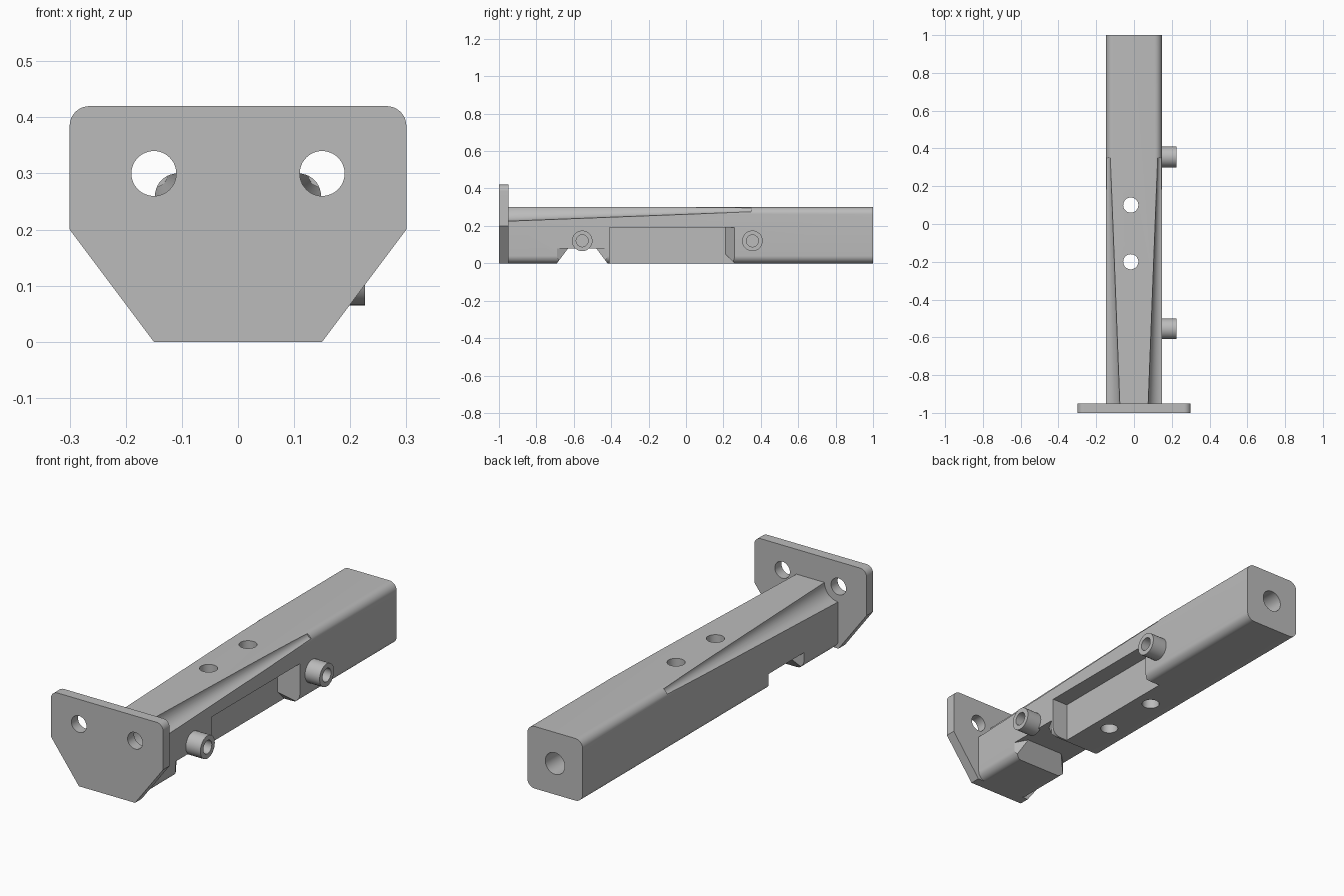
import bpy, bmesh, math
from mathutils import Vector, Matrix

cube = bpy.data.objects.get("Cube")
if cube:
    bpy.data.objects.remove(cube, do_unlink=True)

grey = bpy.data.materials.new("plain grey")
grey.use_nodes = True
colour = (0.5, 0.5, 0.5, 1)
grey.diffuse_color = colour
grey.node_tree.nodes["Principled BSDF"].inputs["Base Color"].default_value = colour


def make(name, bm):
    bmesh.ops.recalc_face_normals(bm, faces=bm.faces)
    mesh = bpy.data.meshes.new(name)
    bm.to_mesh(mesh)
    bm.free()
    mesh.materials.append(grey)
    obj = bpy.data.objects.new(name, mesh)
    bpy.context.collection.objects.link(obj)
    return obj


def hull(name, points):
    bm = bmesh.new()
    for p in points:
        bm.verts.new(p)
    bmesh.ops.convex_hull(bm, input=bm.verts)
    bmesh.ops.dissolve_limit(bm, angle_limit=0.001, verts=bm.verts, edges=bm.edges)
    return make(name, bm)


def box(name, lo, hi):
    return hull(name, [(x, y, z) for x in (lo[0], hi[0])
                       for y in (lo[1], hi[1]) for z in (lo[2], hi[2])])


def cone(name, start, end, r1, r2, sides=48):
    """Round bar from start to end, with a radius at each end."""
    a, b = Vector(start), Vector(end)
    turn = (b - a).to_track_quat('Z', 'Y').to_matrix().to_4x4()
    bm = bmesh.new()
    bmesh.ops.create_cone(bm, cap_ends=True, segments=sides, radius1=r1, radius2=r2,
                          depth=(b - a).length,
                          matrix=Matrix.Translation((a + b) / 2) @ turn)
    return make(name, bm)


def extrude_y(name, outline, y0, y1):
    """Extrude a front outline of (x, z, corner radius) points along y."""
    ring = []
    for i, (x, z, r) in enumerate(outline):
        p = Vector((x, z))
        to_prev = (Vector(outline[i - 1][:2]) - p).normalized()
        to_next = (Vector(outline[(i + 1) % len(outline)][:2]) - p).normalized()
        if r == 0:
            ring.append(p)
            continue
        # Rounded corners are all right angles
        for k in range(11):
            t = math.pi / 2 * k / 10
            ring.append(p + to_prev * r * (1 - math.sin(t)) + to_next * r * (1 - math.cos(t)))
    bm = bmesh.new()
    face = bm.faces.new([bm.verts.new((p.x, y0, p.y)) for p in ring])
    out = bmesh.ops.extrude_face_region(bm, geom=[face])
    verts = [v for v in out["geom"] if isinstance(v, bmesh.types.BMVert)]
    bmesh.ops.translate(bm, verts=verts, vec=(0, y1 - y0, 0))
    return make(name, bm)


def cut(target, *cutters):
    for c in cutters:
        mod = target.modifiers.new("cut", 'BOOLEAN')
        mod.operation = 'DIFFERENCE'
        mod.solver = 'EXACT'
        mod.object = c
        bpy.context.view_layer.objects.active = target
        bpy.ops.object.modifier_apply(modifier=mod.name)
        bpy.data.objects.remove(c, do_unlink=True)


W, H, R = 0.148, 0.3, 0.04
FRONT, PLATE_BACK = -1.0, -0.95

# Mounting plate with two bolt holes
plate = extrude_y("mounting_plate", [(-0.15, 0, 0), (0.15, 0, 0), (0.3, 0.2, 0),
                                     (0.3, 0.42, 0.035), (-0.3, 0.42, 0.035), (-0.3, 0.2, 0)],
                  FRONT, PLATE_BACK)
for s in (-1, 1):
    cut(plate, cone("bolt_hole", (s * 0.15, -1.1, 0.3), (s * 0.15, -0.9, 0.3), R, R))

# Main bar with rounded long edges
bar = extrude_y("main_bar", [(-W, 0, R), (W, 0, R), (W, H, R), (-W, H, R)], PLATE_BACK, 1)

# Tapered tool clearance along the upper edges
for s in (-1, 1):
    cut(bar, cone("clearance", (s * 0.15, -0.976, H), (s * 0.15, 0.35, H), 0.076, 0.025))

# Vertical through holes and end bore
for y in (-0.2, 0.1):
    cut(bar, cone("cross_hole", (-0.017, y, -0.1), (-0.017, y, 0.4), 0.04, 0.04))
cut(bar, cone("end_bore", (0, 0.6, 0.15), (0, 1.1, 0.15), 0.052, 0.052))

# Underside notch with ramped ends
notch = box("notch", (-0.3, -0.69, -0.1), (0.3, -0.42, 0.08))
for wall, d in ((-0.69, 1), (-0.42, -1)):
    lip = [(W, wall, 0), (-W, wall, 0)]
    for z in (0.08, 0.1):
        lip += [(0.115, wall + d * 0.06, z), (-0.085, wall + d * 0.06, z),
                (W, wall, z), (-W, wall, z)]
    lip += [(x, y - d * 0.02, z) for x, y, z in lip]
    cut(notch, hull("ramp", lip))
cut(bar, notch)

# Side pocket with an angled far end
pocket = box("pocket", (0.065, -0.41, -0.1), (0.3, 0.26, 0.19))
ramp = [(0.05, 0.26, 0), (W, 0.26, 0)]
for z in (0.05, 0.22):
    ramp += [(0.065, 0.21, z), (0.05, 0.21, z), (W, 0.26, z)]
ramp += [(x, y + 0.02, z) for x, y, z in ramp]
cut(pocket, hull("ramp", ramp))
cut(bar, pocket)

# Hollow side pegs
parts = [plate, bar]
for name, y in (("front_peg", -0.555), ("rear_peg", 0.355)):
    peg = cone(name, (W - 0.01, y, 0.12), (0.226, y, 0.12), 0.055, 0.055)
    cut(peg, cone("peg_bore", (W + 0.005, y, 0.12), (0.3, y, 0.12), 0.032, 0.032))
    parts.append(peg)

# Smooth the round surfaces, keep the edges sharp
bpy.ops.object.select_all(action='DESELECT')
for obj in parts:
    obj.select_set(True)
bpy.context.view_layer.objects.active = bar
bpy.ops.object.shade_smooth_by_angle(angle=math.radians(25))
